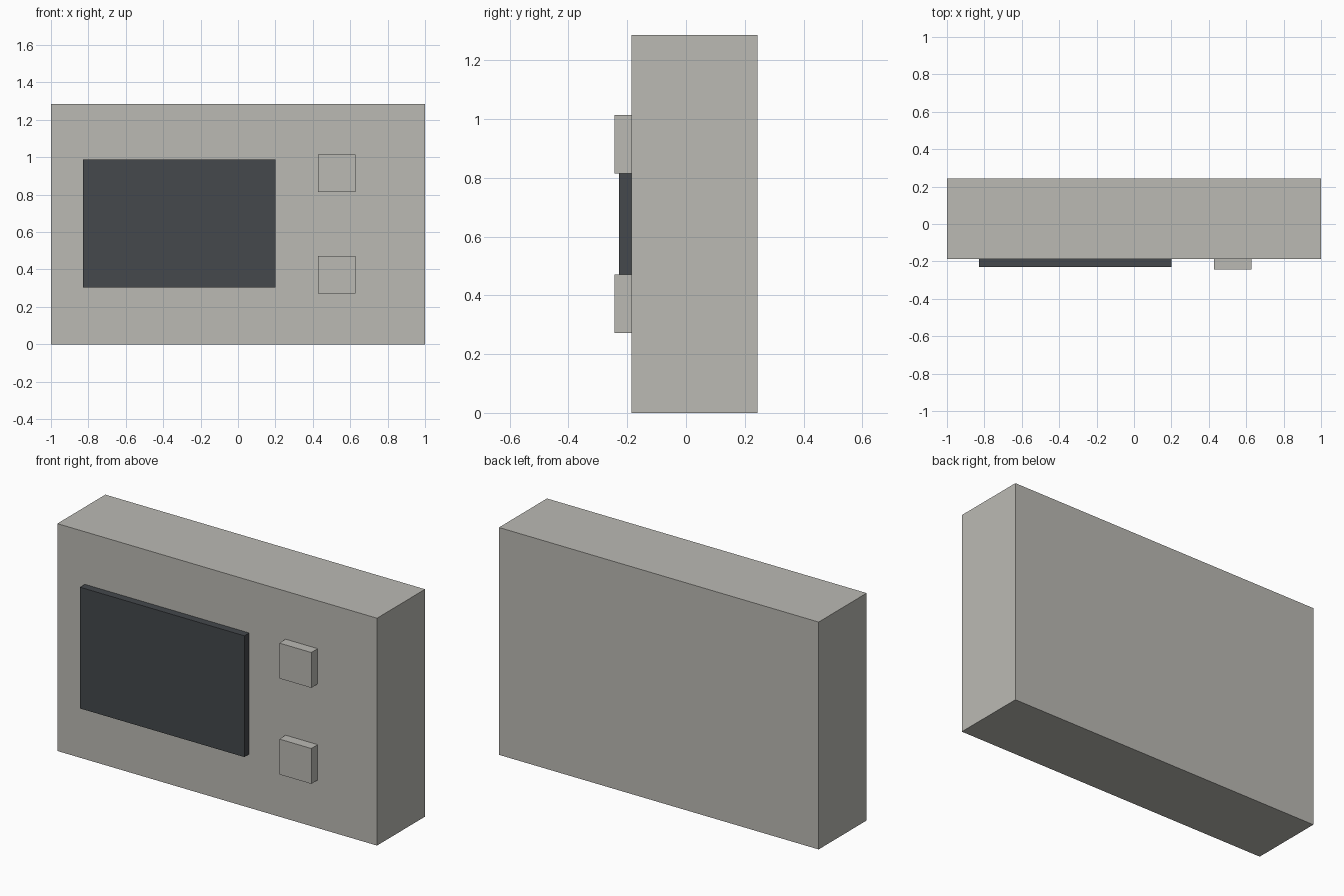
import bpy

if "Cube" in bpy.data.objects:
    bpy.data.objects.remove(bpy.data.objects["Cube"])

U = 2 / 7          # modelling unit: the case is 7 units wide
FRONT = -0.186     # y of the case's front face
BACK = 0.243


def material(name, rgb):
    m = bpy.data.materials.new(name)
    m.diffuse_color = (*rgb, 1)
    m.use_nodes = True
    m.node_tree.nodes["Principled BSDF"].inputs["Base Color"].default_value = m.diffuse_color
    return m


def box(name, centre, size, mat):
    bpy.ops.mesh.primitive_cube_add(size=1, location=centre)
    ob = bpy.context.object
    ob.name = name
    ob.scale = size
    bpy.ops.object.transform_apply(location=False, rotation=False, scale=True)
    ob.data.materials.append(mat)
    return ob


def front_plate(name, x, z, width, height, depth, mat):
    """Box standing out from the front face of the case."""
    return box(name, (x, FRONT - depth / 2, z), (width, depth, height), mat)


grey = material("warm grey", (0.497, 0.491, 0.456))
dark = material("dark slate", (0.058, 0.065, 0.072))

# Case
height = 4.5 * U
box("case", (0, (FRONT + BACK) / 2, height / 2), (2, BACK - FRONT, height), grey)

# Screen
front_plate("screen", -1.1 * U, 2.26 * U, 3.6 * U, 2.4 * U, 0.15 * U, dark)

# Two square buttons
for label, z in (("upper", 3.2 * U), ("lower", 1.3 * U)):
    front_plate(label + "_button", 1.85 * U, z, 0.7 * U, 0.7 * U, 0.2 * U, grey)
